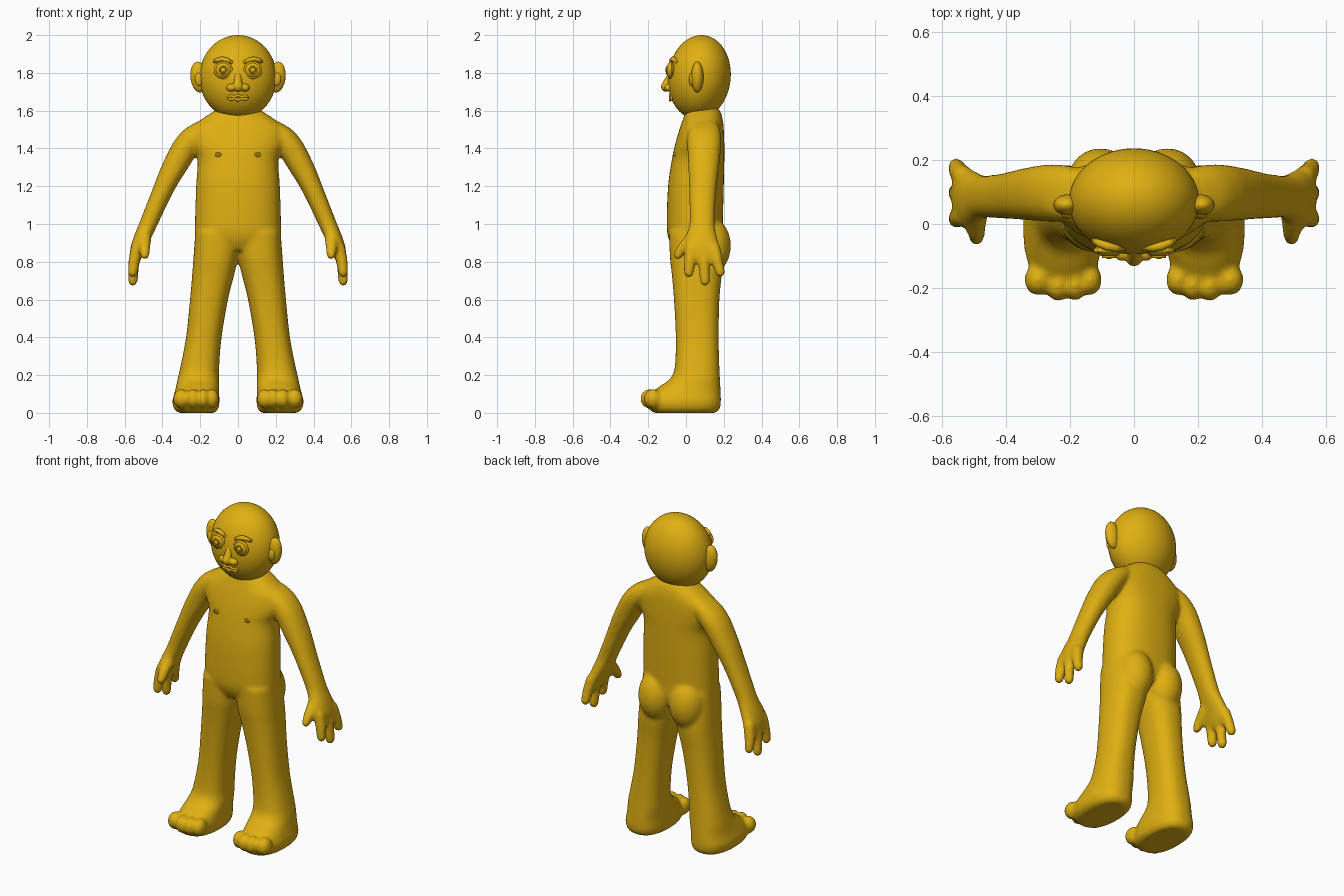
import bpy, bmesh, math
from mathutils import Matrix, Vector

if "Cube" in bpy.data.objects:
    bpy.data.objects.remove(bpy.data.objects["Cube"])

skin = bpy.data.materials.new("mustard skin")
skin.diffuse_color = (0.74, 0.43, 0.006, 1)
skin.use_nodes = True
skin.node_tree.nodes["Principled BSDF"].inputs["Base Color"].default_value = skin.diffuse_color


def finish(name, bm, smooth=True):
    bmesh.ops.recalc_face_normals(bm, faces=bm.faces)
    for f in bm.faces:
        f.smooth = smooth
    me = bpy.data.meshes.new(name)
    bm.to_mesh(me)
    bm.free()
    me.materials.append(skin)
    ob = bpy.data.objects.new(name, me)
    bpy.context.collection.objects.link(ob)
    return ob


def ball(bm, c, r, rot=None, seg=24):
    m = Matrix.Translation(c) @ (rot or Matrix()) @ Matrix.Diagonal((*r, 1))
    return bmesh.ops.create_uvsphere(bm, u_segments=seg, v_segments=seg // 2 + 2, radius=1, matrix=m)["verts"]


def bridge(bm, rings):
    n = len(rings[0])
    for a, b in zip(rings, rings[1:]):
        for i in range(n):
            bm.faces.new((a[i], a[(i + 1) % n], b[(i + 1) % n], b[i]))
    bm.faces.new(rings[0])
    bm.faces.new(rings[-1][::-1])


def loft(bm, rows, side=1, power=2.3, n=40, sub=5):
    """Level sections (z, x0, x1, y0, y1), smoothly interpolated."""
    v = [Vector(r) for r in rows]
    fine = []
    for i in range(len(v) - 1):
        a, b, c, d = v[max(i - 1, 0)], v[i], v[i + 1], v[min(i + 2, len(v) - 1)]
        for k in range(sub):
            t = k / sub
            fine.append(0.5 * (2 * b + (c - a) * t + (2 * a - 5 * b + 4 * c - d) * t * t
                               + (3 * b - a - 3 * c + d) * t ** 3))
    fine.append(v[-1])
    rings = []
    for z, x0, x1, y0, y1 in fine:
        ring = []
        for k in range(n):
            ca, sa = math.cos(math.tau * k / n), math.sin(math.tau * k / n)
            px = math.copysign(abs(ca) ** (2 / power), ca)
            py = math.copysign(abs(sa) ** (2 / power), sa)
            ring.append(bm.verts.new((side * ((x0 + x1) / 2 + px * (x1 - x0) / 2),
                                      (y0 + y1) / 2 + py * (y1 - y0) / 2, z)))
        rings.append(ring)
    bridge(bm, rings)


def tube(bm, pts, radii, n=14):
    """Round ended tube along a path."""
    pts = [Vector(p) for p in pts]
    rings = []
    for i, (p, r) in enumerate(zip(pts, radii)):
        d = (pts[min(i + 1, len(pts) - 1)] - pts[max(i - 1, 0)]).normalized()
        u = d.cross(Vector((0.3, 1, 0.2))).normalized()
        w = d.cross(u)
        rings.append([bm.verts.new(p + r * (u * math.cos(math.tau * k / n) + w * math.sin(math.tau * k / n)))
                      for k in range(n)])
    bridge(bm, rings)
    for p, r in ((pts[0], radii[0]), (pts[-1], radii[-1])):
        ball(bm, p, (r, r, r), seg=14)


def ring(bm, c, rx, rz, thick, n=28, m=10):
    """Ring facing the front."""
    loops = []
    for i in range(n):
        a = math.tau * i / n
        loops.append([bm.verts.new((c[0] + (rx + thick * math.cos(math.tau * j / m)) * math.cos(a),
                                    c[1] + thick * math.sin(math.tau * j / m),
                                    c[2] + (rz + thick * math.cos(math.tau * j / m)) * math.sin(a)))
                      for j in range(m)])
    for i in range(n):
        p, q = loops[i], loops[(i + 1) % n]
        for j in range(m):
            bm.faces.new((p[j], p[(j + 1) % m], q[(j + 1) % m], q[j]))


# body: torso, limbs, hands and feet fused into one smooth skin
bm = bmesh.new()
loft(bm, [(0.86, -0.2, 0.2, -0.06, 0.18), (0.92, -0.225, 0.225, -0.092, 0.195),
          (1.0, -0.228, 0.228, -0.102, 0.195), (1.2, -0.222, 0.222, -0.095, 0.2),
          (1.34, -0.215, 0.215, -0.075, 0.203), (1.42, -0.25, 0.25, -0.058, 0.203),
          (1.5, -0.255, 0.255, -0.035, 0.2), (1.55, -0.2, 0.2, -0.018, 0.195),
          (1.6, -0.125, 0.125, 0.0, 0.18), (1.63, -0.08, 0.08, 0.02, 0.15)])
for s in (1, -1):
    # leg and foot
    loft(bm, [(0.0, 0.125, 0.315, -0.17, 0.155), (0.02, 0.105, 0.338, -0.195, 0.178),
              (0.06, 0.098, 0.348, -0.205, 0.185), (0.1, 0.1, 0.338, -0.19, 0.184),
              (0.14, 0.1, 0.328, -0.14, 0.182), (0.18, 0.1, 0.32, -0.085, 0.18),
              (0.24, 0.1, 0.306, -0.06, 0.177), (0.4, 0.087, 0.275, -0.054, 0.173),
              (0.6, 0.053, 0.254, -0.064, 0.177), (0.74, 0.018, 0.242, -0.076, 0.19),
              (0.82, 0.0, 0.236, -0.085, 0.19), (0.96, -0.02, 0.226, -0.09, 0.18)], s, 2.4)
    # buttock
    ball(bm, (s * 0.105, 0.13, 0.885), (0.105, 0.108, 0.15))
    # toes
    for x, y, r in ((0.138, -0.175, 0.038), (0.184, -0.192, 0.034),
                    (0.238, -0.194, 0.036), (0.3, -0.175, 0.044)):
        ball(bm, (s * x, y, 0.075), (r, 0.05, 0.052))
    # arm and palm
    loft(bm, [(1.54, 0.14, 0.22, 0.04, 0.16), (1.5, 0.13, 0.285, 0.015, 0.18),
              (1.45, 0.16, 0.33, 0.008, 0.187), (1.4, 0.2, 0.36, 0.008, 0.185),
              (1.3, 0.262, 0.408, 0.012, 0.175), (1.2, 0.325, 0.447, 0.016, 0.163),
              (1.1, 0.377, 0.486, 0.018, 0.155), (1.0, 0.424, 0.525, 0.018, 0.152),
              (0.93, 0.458, 0.553, -0.002, 0.165), (0.87, 0.488, 0.57, -0.01, 0.18),
              (0.83, 0.505, 0.572, 0.0, 0.185), (0.8, 0.522, 0.565, 0.02, 0.17)], s, 2.2)
    # thumb and fingers
    tube(bm, [(s * 0.495, 0.03, 0.92), (s * 0.495, -0.02, 0.87), (s * 0.493, -0.043, 0.835)],
         (0.038, 0.03, 0.025))
    for y0, y1, z1 in ((0.025, 0.015, 0.742), (0.09, 0.1, 0.698), (0.15, 0.181, 0.745)):
        tube(bm, [(s * 0.535, y0, 0.87), (s * 0.551, (y0 + y1) / 2, 0.8), (s * 0.557, y1, z1)],
             (0.034, 0.031, 0.027))
body = finish("body", bm)
remesh = body.modifiers.new("fuse", "REMESH")
remesh.mode = "VOXEL"
remesh.voxel_size = 0.009
remesh.use_smooth_shade = True
relax = body.modifiers.new("relax", "SMOOTH")
relax.factor = 0.5
relax.iterations = 14

# head: egg leaning slightly forward at the chin
bm = bmesh.new()
for v in ball(bm, (0, 0, 1.777), (0.204, 0.166, 0.223), seg=56):
    v.co.y += 0.062 + (v.co.z - 1.6) * 0.05
finish("head", bm)

# nose: bridge, tip and nostril wings
bm = bmesh.new()
tube(bm, [(0, -0.078, 1.79), (0, -0.098, 1.75), (0, -0.106, 1.727)], (0.018, 0.023, 0.027))
for s in (1, -1):
    ball(bm, (s * 0.036, -0.092, 1.722), (0.026, 0.024, 0.021))
nose = finish("nose", bm)
fuse = nose.modifiers.new("fuse", "REMESH")
fuse.mode = "VOXEL"
fuse.voxel_size = 0.004
fuse.use_smooth_shade = True
soft = nose.modifiers.new("soft", "SMOOTH")
soft.iterations = 5

# mouth: two wavy lips
bm = bmesh.new()
for z, bow in ((1.677, 0.004), (1.66, -0.004)):
    pts = []
    for i in range(17):
        t = i / 8 - 1
        pts.append((0.05 * t, -0.083 + 0.008 * t * t,
                    z + bow * math.cos(t * math.pi * 2.5) - (z - 1.669) * t ** 4))
    tube(bm, pts, [0.0075] * 17, 10)
finish("lips", bm)

for s, side in ((1, "left"), (-1, "right")):
    # eye: ball, lid ring, iris ring
    bm = bmesh.new()
    c = (s * 0.078, -0.08, 1.815)
    ball(bm, c, (0.044, 0.024, 0.042))
    ring(bm, (c[0], -0.083, c[2]), 0.042, 0.039, 0.008)
    ring(bm, (c[0], -0.103, c[2]), 0.019, 0.019, 0.004)
    ball(bm, (c[0], -0.101, c[2]), (0.014, 0.009, 0.014))
    finish(side + "_eye", bm)

    # eyebrow
    bm = bmesh.new()
    tube(bm, [(s * 0.038, -0.075, 1.857), (s * 0.06, -0.074, 1.868), (s * 0.085, -0.069, 1.873),
              (s * 0.108, -0.061, 1.868), (s * 0.124, -0.053, 1.86)],
         (0.011, 0.013, 0.014, 0.012, 0.009))
    finish(side + "_eyebrow", bm)

    # ear: cupped shell with a front rim bump
    bm = bmesh.new()
    tilt = Matrix.Rotation(s * 0.1, 4, "Y")
    ball(bm, (s * 0.207, 0.06, 1.778), (0.045, 0.033, 0.082), tilt)
    ball(bm, (s * 0.208, 0.03, 1.765), (0.02, 0.014, 0.035), tilt)
    finish(side + "_ear", bm)

    # nipple
    bm = bmesh.new()
    ring(bm, (s * 0.105, -0.062, 1.367), 0.013, 0.008, 0.005, 20, 8)
    ball(bm, (s * 0.105, -0.058, 1.367), (0.013, 0.009, 0.009))
    finish(side + "_nipple", bm)
